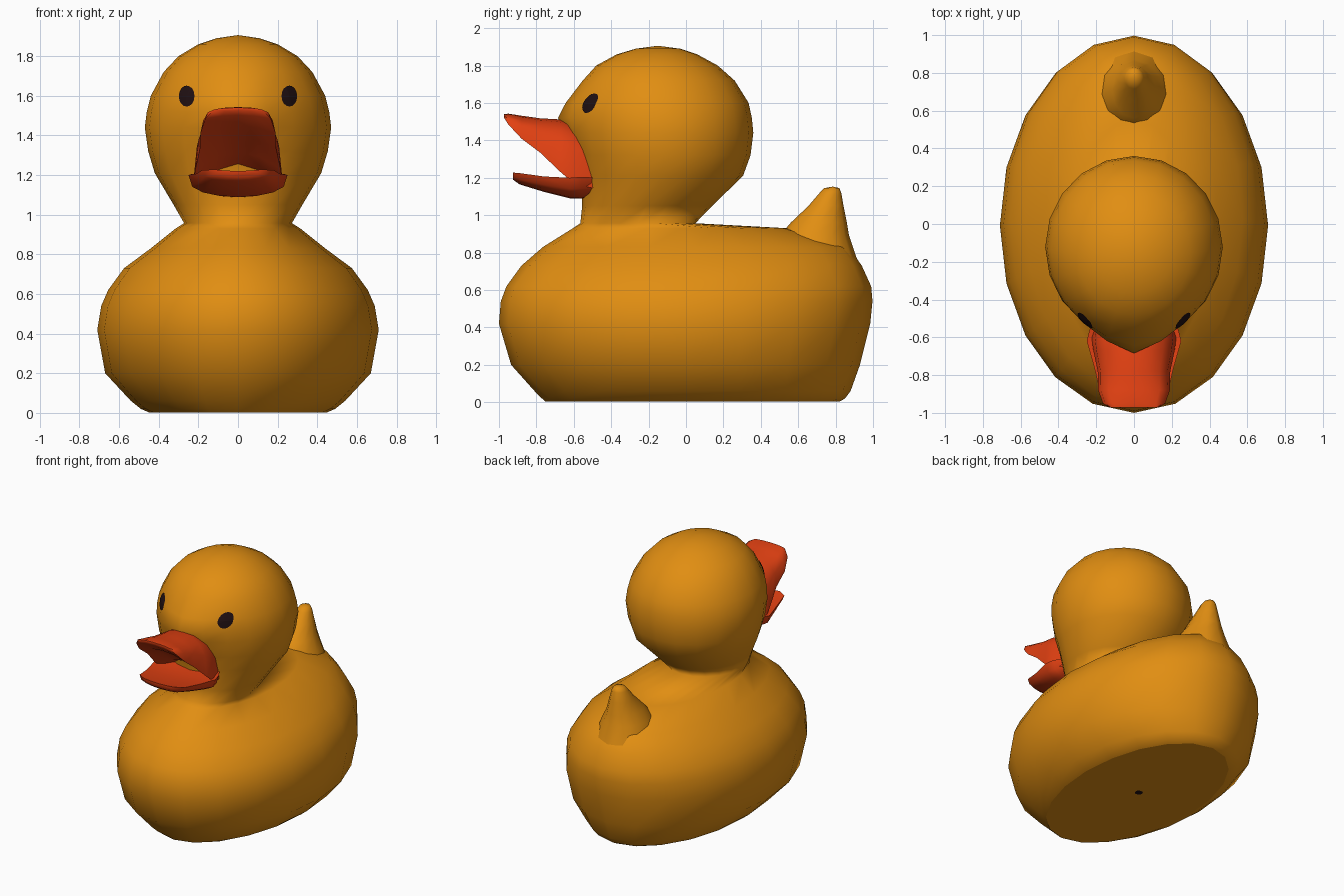
import bpy, bmesh, math
from mathutils import Vector

if "Cube" in bpy.data.objects:
    bpy.data.objects.remove(bpy.data.objects["Cube"])


def material(name, rgb):
    m = bpy.data.materials.new(name)
    m.diffuse_color = (*rgb, 1)
    m.use_nodes = True
    m.node_tree.nodes["Principled BSDF"].inputs["Base Color"].default_value = m.diffuse_color
    return m


ORANGE = material("warm orange", (0.75, 0.27, 0.006))
RED = material("bill red", (0.76, 0.052, 0.006))
DARK = material("dark brown", (0.014, 0.005, 0.006))


def loft(name, rings, mat, tip=None):
    """Skin a list of equal-length point rings and close both ends."""
    bm = bmesh.new()
    vs = [[bm.verts.new(p) for p in r] for r in rings]
    n = len(vs[0])
    for a, b in zip(vs, vs[1:]):
        for i in range(n):
            j = (i + 1) % n
            bm.faces.new((a[i], a[j], b[j], b[i])).smooth = True
    bm.faces.new(vs[0][::-1])
    if tip:
        t = bm.verts.new(tip)
        for i in range(n):
            bm.faces.new((vs[-1][i], vs[-1][(i + 1) % n], t)).smooth = True
    else:
        bm.faces.new(vs[-1])
    bmesh.ops.recalc_face_normals(bm, faces=bm.faces)
    return finish(name, bm, mat)


def finish(name, bm, mat):
    me = bpy.data.meshes.new(name)
    bm.to_mesh(me)
    bm.free()
    me.materials.append(mat)
    ob = bpy.data.objects.new(name, me)
    bpy.context.collection.objects.link(ob)
    return ob


def ellipse(z, rx, y0, y1, n):
    """Horizontal ellipse from y0 to y1, half width rx."""
    return [Vector((rx * math.sin(2 * math.pi * i / n),
                    (y0 + y1) / 2 - (y1 - y0) / 2 * math.cos(2 * math.pi * i / n), z))
            for i in range(n)]


# Body, neck and head in one skin: z, half width, front y, back y
profile = [
    (0.003, 0.45, -0.75, 0.82), (0.02, 0.49, -0.77, 0.85), (0.06, 0.54, -0.81, 0.88),
    (0.20, 0.67, -0.935, 0.93), (0.42, 0.71, -1.0, 0.985), (0.54, 0.69, -0.99, 0.997),
    (0.62, 0.655, -0.96, 0.99), (0.73, 0.575, -0.88, 0.94), (0.83, 0.44, -0.765, 0.87),
    (0.93, 0.315, -0.605, 0.55), (0.957, 0.272, -0.565, 0.05), (1.05, 0.325, -0.555, 0.14),
    (1.21, 0.42, -0.56, 0.305), (1.32, 0.453, -0.59, 0.345), (1.44, 0.47, -0.605, 0.36),
    (1.52, 0.46, -0.61, 0.352), (1.60, 0.44, -0.605, 0.335), (1.72, 0.375, -0.55, 0.26),
    (1.80, 0.30, -0.48, 0.17), (1.86, 0.20, -0.37, 0.06), (1.89, 0.11, -0.27, -0.03)]
rings = [ellipse(*p, 20) for p in profile]
for r in rings:
    for p in r:  # bridge swelling toward the bill
        if p.z > 1 and p.y < -0.4:
            p.y -= 0.075 * math.exp(-(p.x / 0.16) ** 2 - ((p.z - 1.51) / 0.11) ** 2)
body = loft("body_and_head", rings, ORANGE, (0, -0.15, 1.906))

# Tail
loft("tail", [ellipse(*p, 12) for p in (
    (0.72, 0.22, 0.45, 0.93), (0.89, 0.16, 0.50, 0.872), (0.96, 0.115, 0.56, 0.86),
    (1.05, 0.08, 0.655, 0.842), (1.12, 0.052, 0.715, 0.83), (1.145, 0.035, 0.74, 0.82))],
    ORANGE, (0, 0.785, 1.153))


# Bill halves: arched outside, hollowed mouth side
def bill_section(y, w, mouth, outer, hollow):
    pts = []
    for i in range(9):
        t = math.pi * i / 8
        pts.append((w * math.cos(t), y, mouth + (outer - mouth) * max(math.sin(t), 0) ** 0.65))
    for k in (-0.5, 0, 0.5):
        pts.append((w * k, y, mouth + (outer - mouth) * hollow * (1 - k * k)))
    return pts


def bill(name, sections, hollow):
    ob = loft(name, [bill_section(*s, hollow) for s in sections], RED)
    bpy.ops.object.select_all(action='DESELECT')
    ob.select_set(True)
    bpy.context.view_layer.objects.active = ob
    bpy.ops.object.shade_smooth_by_angle(angle=math.radians(55))


bill("upper_bill", [
    (-0.972, 0.13, 1.52, 1.54), (-0.95, 0.165, 1.485, 1.543), (-0.88, 0.19, 1.41, 1.532),
    (-0.78, 0.192, 1.335, 1.518), (-0.67, 0.215, 1.23, 1.512), (-0.60, 0.225, 1.17, 1.49),
    (-0.48, 0.19, 1.14, 1.42)], 0.3)
bill("lower_bill", [
    (-0.925, 0.12, 1.228, 1.19), (-0.89, 0.18, 1.225, 1.165), (-0.76, 0.21, 1.207, 1.125),
    (-0.62, 0.25, 1.20, 1.09), (-0.56, 0.235, 1.205, 1.088), (-0.45, 0.17, 1.20, 1.10)], 0.2)

# Eyes: thin ovals draped on the head
bpy.context.view_layer.update()
for side, label in ((-1, "left"), (1, "right")):
    bm = bmesh.new()

    def drape(r, a):
        x, z = side * 0.256 + 0.039 * r * math.cos(a), 1.597 + 0.052 * r * math.sin(a)
        hit, loc, nor, _ = body.ray_cast(Vector((x, -2, z)), Vector((0, 1, 0)))
        return bm.verts.new(loc + nor * 0.005)

    centre = drape(0, 0)
    n = 16
    mid, rim = ([drape(r, 2 * math.pi * i / n) for i in range(n)] for r in (0.5, 1))
    for i in range(n):
        j = (i + 1) % n
        bm.faces.new((centre, mid[i], mid[j]))
        bm.faces.new((mid[i], rim[i], rim[j], mid[j]))
    finish(label + "_eye", bm, DARK)

# Air hole under the base
bm = bmesh.new()
bmesh.ops.create_circle(bm, cap_ends=True, radius=0.027, segments=12)
bmesh.ops.translate(bm, verts=bm.verts, vec=(0, 0.05, 0))
bmesh.ops.reverse_faces(bm, faces=bm.faces)
finish("air_hole", bm, DARK)
